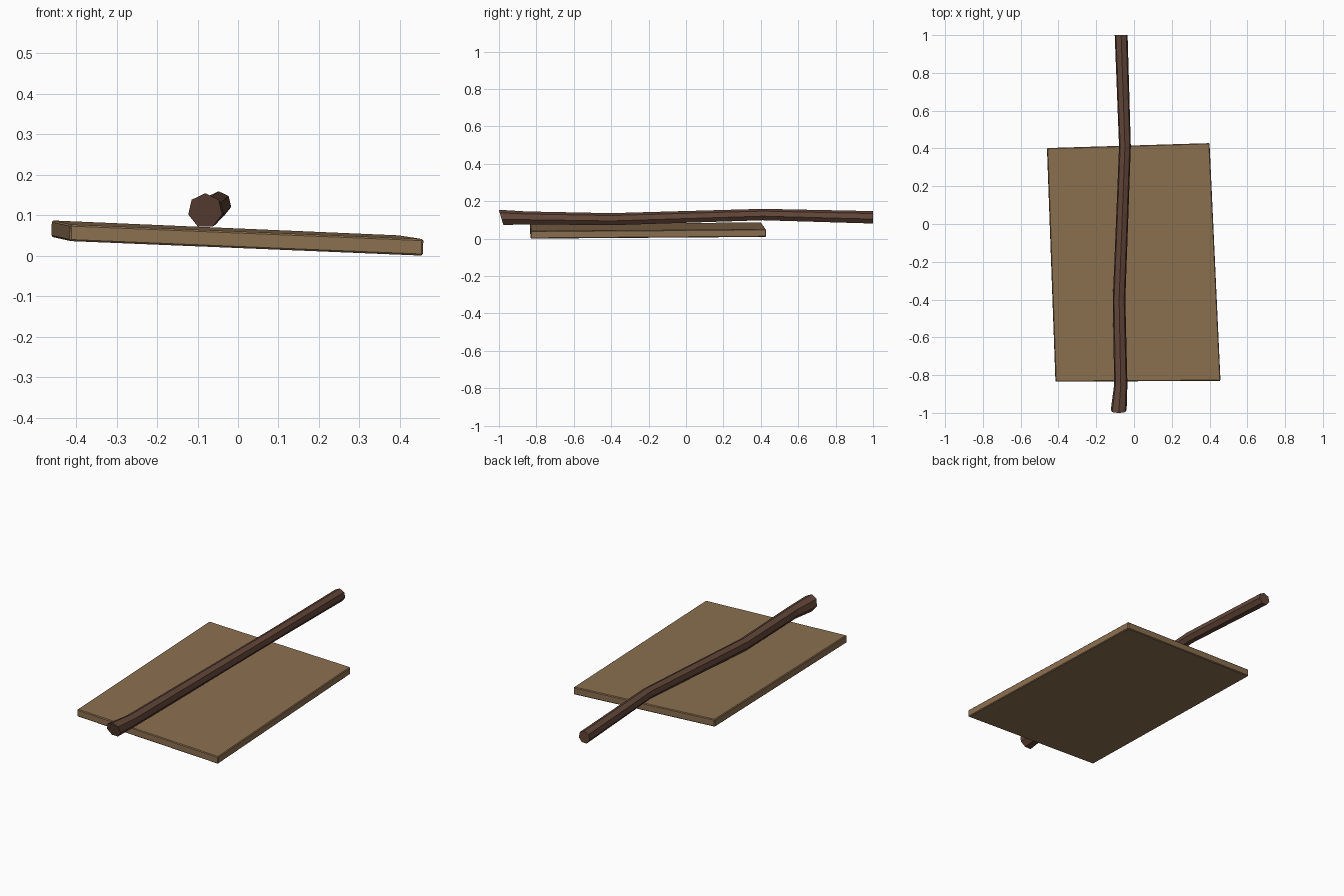
import bpy, bmesh, math
from mathutils import Vector

if "Cube" in bpy.data.objects:
    bpy.data.objects.remove(bpy.data.objects["Cube"])


def material(name, rgb):
    m = bpy.data.materials.new(name)
    m.diffuse_color = (*rgb, 1)
    m.use_nodes = True
    m.node_tree.nodes["Principled BSDF"].inputs["Base Color"].default_value = m.diffuse_color
    return m


def add_object(name, bm, mat):
    bmesh.ops.recalc_face_normals(bm, faces=bm.faces[:])
    me = bpy.data.meshes.new(name)
    bm.to_mesh(me)
    bm.free()
    me.materials.append(mat)
    ob = bpy.data.objects.new(name, me)
    bpy.context.scene.collection.objects.link(ob)
    return ob


def loft(bm, rings):
    """Skin equal-sized rings of points and cap both ends."""
    vs = [[bm.verts.new(p) for p in r] for r in rings]
    n = len(vs[0])
    for a, b in zip(vs, vs[1:]):
        for i in range(n):
            j = (i + 1) % n
            bm.faces.new((a[i], a[j], b[j], b[i]))
    bm.faces.new(vs[0][::-1])
    bm.faces.new(vs[-1])


board_mat = material("light plank wood", (0.26, 0.16, 0.08))
stick_mat = material("dark stick wood", (0.12, 0.06, 0.039))

# Board: slightly crooked slab, tilted down to the right
top = [Vector(p) for p in ((-0.415, -0.835, 0.08), (0.458, -0.83, 0.044),
                           (0.40, 0.428, 0.053), (-0.46, 0.402, 0.09))]
bm = bmesh.new()
loft(bm, [[p - Vector((0.001, 0, 0.041)) for p in top], top])
bmesh.ops.bevel(bm, geom=bm.edges[:], offset=0.004, segments=1, affect='EDGES')
low = min(v.co.z for v in bm.verts)
for v in bm.verts:
    v.co.z -= low
add_object("board", bm, board_mat)

# Stick: seven-sided bent pole; x, y, z, radius, end slant
path = [(-0.081, -0.988, 0.111, 0.043, -0.3),
        (-0.070, -0.85, 0.109, 0.036, -0.05),
        (-0.079, -0.40, 0.102, 0.034, 0.0),
        (-0.048, 0.41, 0.127, 0.032, 0.0),
        (-0.068, 1.0, 0.112, 0.035, 0.0)]
bm = bmesh.new()
rings = []
for x, y, z, r, slant in path:
    ring = []
    for i in range(7):
        a = math.tau * i / 7
        dz = r * math.cos(a)
        ring.append((x + r * math.sin(a), y + slant * dz, z + dz))
    rings.append(ring)
loft(bm, rings)
add_object("stick", bm, stick_mat)
